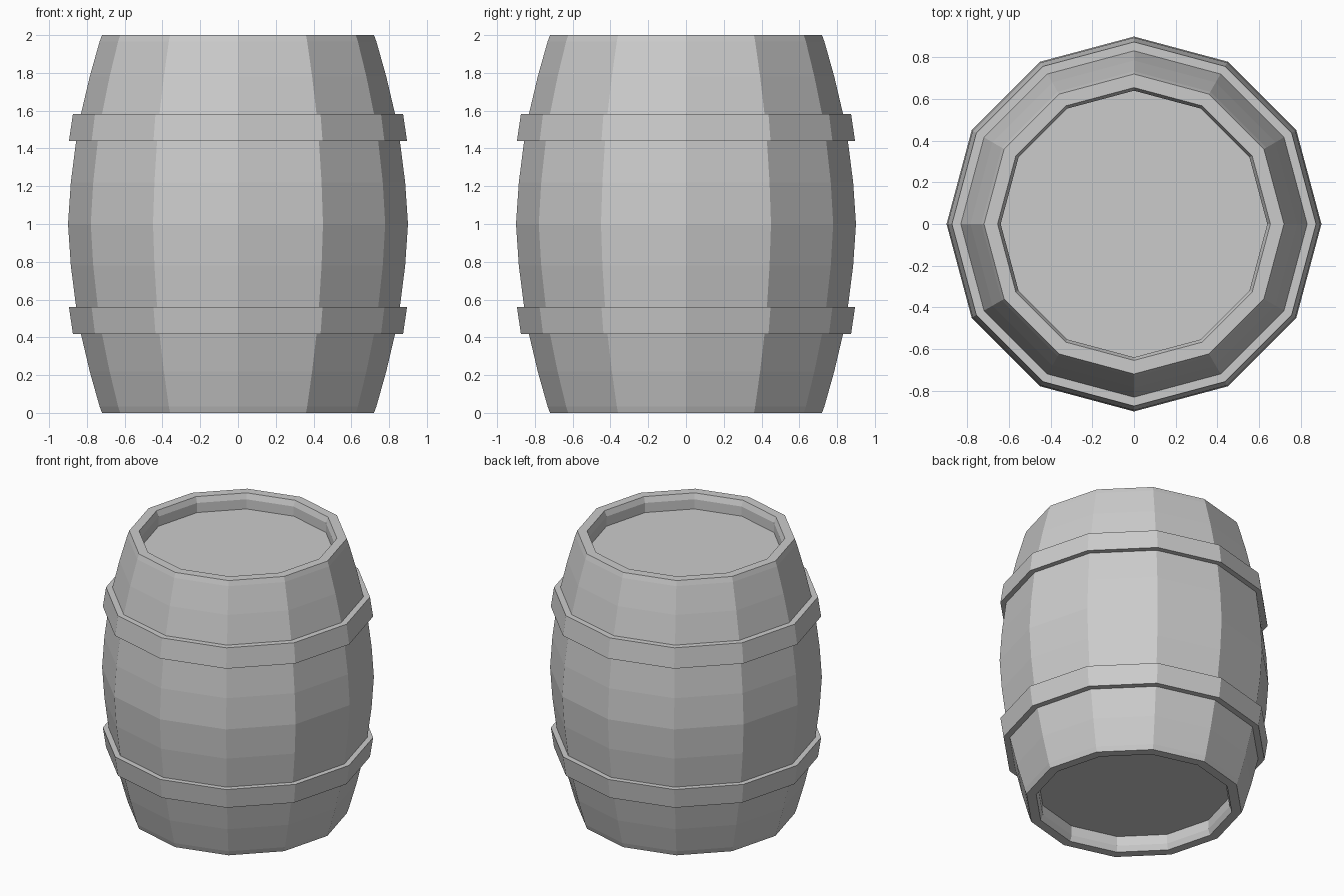
import bpy, bmesh
from math import cos, sin, pi

if "Cube" in bpy.data.objects:
    bpy.data.objects.remove(bpy.data.objects["Cube"])

SIDES = 12


def lathe(name, profile, closed):
    """Spin (radius, z) points into a faceted solid; radius 0 ends become flat caps."""
    bm = bmesh.new()
    rings = [[bm.verts.new((r * cos(2 * pi * i / SIDES), r * sin(2 * pi * i / SIDES), z))
              for i in range(SIDES)] for r, z in profile]
    pairs = list(zip(rings, rings[1:]))
    if closed:
        pairs.append((rings[-1], rings[0]))
    else:
        bm.faces.new(rings[0])
        bm.faces.new(rings[-1])
    for a, b in pairs:
        for i in range(SIDES):
            j = (i + 1) % SIDES
            bm.faces.new((a[i], a[j], b[j], b[i]))
    bmesh.ops.recalc_face_normals(bm, faces=bm.faces)
    mesh = bpy.data.meshes.new(name)
    bm.to_mesh(mesh)
    bm.free()
    obj = bpy.data.objects.new(name, mesh)
    bpy.context.collection.objects.link(obj)
    return obj


def flip(profile):
    """Mirror a profile about the barrel's mid height."""
    return [(r, 2 - z) for r, z in reversed(profile)]


# Barrel body: recessed head, chamfered rim, bulging staves (lower half, then mirrored)
lower = [(0.64, 0.11), (0.64, 0.04), (0.655, 0), (0.72, 0), (0.733, 0.035),
         (0.785, 0.22), (0.832, 0.42), (0.857, 0.56), (0.885, 0.78)]
lathe("barrel_body", lower + [(0.90, 1.0)] + flip(lower), False)

# Hoops: tapered bands that follow the bulge
hoop = [(0.81, 0.418), (0.874, 0.418), (0.895, 0.56), (0.83, 0.56)]
lathe("lower_hoop", hoop, True)
lathe("upper_hoop", flip(hoop), True)
